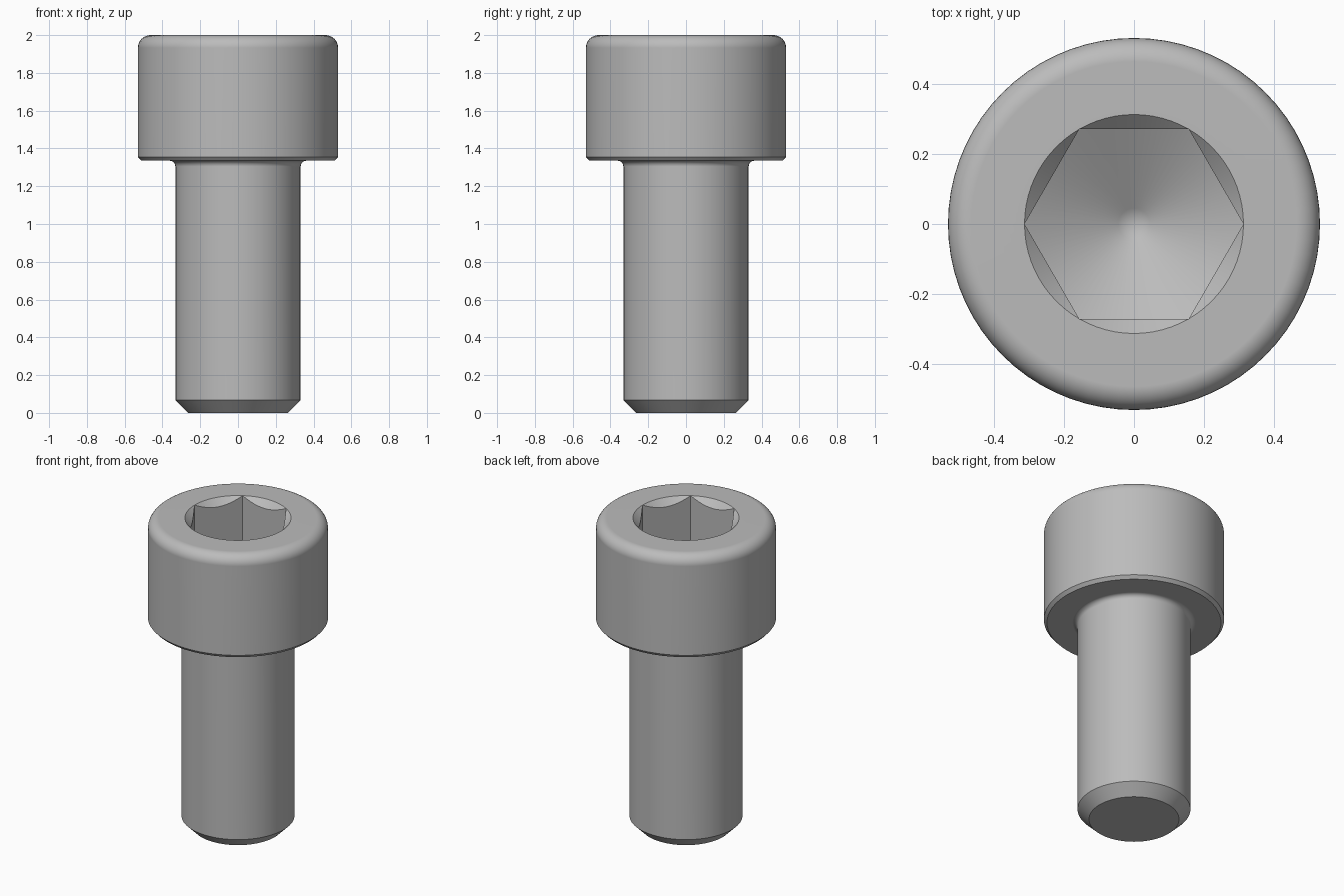
import bpy, bmesh
from math import cos, sin, tan, pi, radians

cube = bpy.data.objects.get("Cube")
if cube:
    bpy.data.objects.remove(cube)

SEGMENTS = 72          # multiple of six, so hex corners fall on vertices
SOCKET_R = 0.312       # socket radius at the corners
TIP_Z = 1.49           # where the drilled socket bottom comes to its point


def arc(cx, cz, r, start, end, steps=6):
    """Profile points along a circular fillet, angles in degrees."""
    angles = [radians(start + (end - start) * i / steps) for i in range(steps + 1)]
    return [(cx + r * cos(a), cz + r * sin(a)) for a in angles]


def hex_radius(angle):
    """Distance from the axis to the hexagon's side at this angle."""
    return SOCKET_R * cos(pi / 6) / cos(angle % (pi / 3) - pi / 6)


# Outer profile, bottom to top: end chamfer, shank, neck fillet, head
outer = [(0.265, 0), (0.332, 0.067)]
outer += arc(0.362, 1.305, 0.03, 180, 90)
outer += [(0.512, 1.335), (0.53, 1.355)]
outer += arc(0.463, 1.933, 0.067, 0, 90, 8)
outer += [(SOCKET_R, 2.0)]


def section(angle):
    """Complete half section, ending in the hexagonal socket."""
    r = hex_radius(angle)
    slope = tan(radians(30))
    socket = [(r, 2.0 - (SOCKET_R - r)),          # countersunk rim
              (r, TIP_Z + r * slope),             # flat hex wall
              (0.045, TIP_Z + 0.045 * slope)]     # drilled cone
    return outer + socket


bm = bmesh.new()
columns = []
for i in range(SEGMENTS):
    a = 2 * pi * i / SEGMENTS
    columns.append([bm.verts.new((r * cos(a), r * sin(a), z)) for r, z in section(a)])

# Skin between neighbouring sections, then close both ends
tip = bm.verts.new((0, 0, TIP_Z + 0.012))
for i, left in enumerate(columns):
    right = columns[(i + 1) % SEGMENTS]
    for j in range(len(left) - 1):
        bm.faces.new((left[j], right[j], right[j + 1], left[j + 1]))
    bm.faces.new((left[-1], right[-1], tip))
bm.faces.new([c[0] for c in reversed(columns)])
bmesh.ops.remove_doubles(bm, verts=bm.verts, dist=1e-5)
bmesh.ops.recalc_face_normals(bm, faces=bm.faces)

mesh = bpy.data.meshes.new("socket_head_screw")
bm.to_mesh(mesh)
bm.free()
screw = bpy.data.objects.new("socket_head_screw", mesh)
bpy.context.collection.objects.link(screw)

# Plain grey steel
steel = bpy.data.materials.new("grey_steel")
steel.use_nodes = True
colour = (0.5, 0.5, 0.5, 1)
steel.diffuse_color = colour
steel.node_tree.nodes["Principled BSDF"].inputs["Base Color"].default_value = colour
mesh.materials.append(steel)

# Smooth round surfaces, crisp chamfers and hex corners
bpy.ops.object.select_all(action="DESELECT")
screw.select_set(True)
bpy.context.view_layer.objects.active = screw
bpy.ops.object.shade_smooth_by_angle(angle=radians(30))
weighted = screw.modifiers.new("weighted_normals", "WEIGHTED_NORMAL")
weighted.keep_sharp = True
